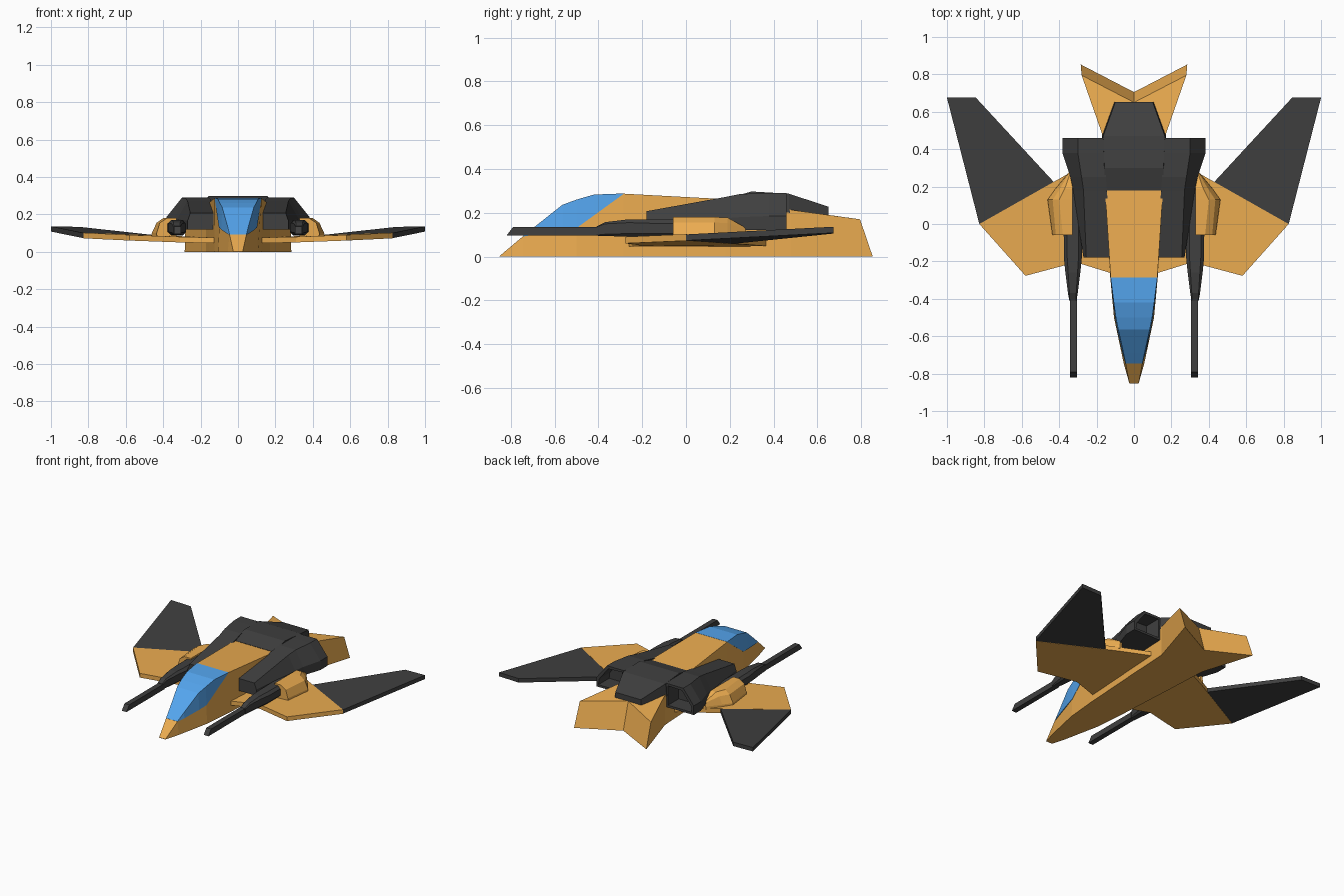
import bpy, bmesh

if "Cube" in bpy.data.objects:
    bpy.data.objects.remove(bpy.data.objects["Cube"])

def material(name, rgb):
    m = bpy.data.materials.new(name)
    m.diffuse_color = (*rgb, 1)
    m.use_nodes = True
    m.node_tree.nodes["Principled BSDF"].inputs["Base Color"].default_value = m.diffuse_color
    return m

ORANGE = material("orange_paint", (0.83, 0.41, 0.08))
DARK = material("dark_metal", (0.05, 0.05, 0.05))
BLUE = material("blue_glass", (0.09, 0.38, 0.86))

def loft(name, rings, mat, mirror=False, recess=None):
    """Skin a list of equal-length point rings, cap both ends; optionally hollow the last cap."""
    bm = bmesh.new()
    vs = [[bm.verts.new(p) for p in r] for r in rings]
    n = len(rings[0])
    for a, b in zip(vs, vs[1:]):
        for i in range(n):
            j = (i + 1) % n
            bm.faces.new((a[i], a[j], b[j], b[i]))
    bm.faces.new(vs[0])
    end = bm.faces.new(vs[-1])
    bmesh.ops.recalc_face_normals(bm, faces=bm.faces)
    if recess:
        rim, depth = recess
        bmesh.ops.inset_region(bm, faces=[end], thickness=rim)
        hole = bmesh.ops.extrude_face_region(bm, geom=[end])
        verts = [v for v in hole["geom"] if isinstance(v, bmesh.types.BMVert)]
        bmesh.ops.translate(bm, verts=verts, vec=(0, -depth, 0))
        if end.is_valid:
            bmesh.ops.delete(bm, geom=[end], context='FACES_ONLY')
    bmesh.ops.remove_doubles(bm, verts=bm.verts, dist=0.0005)
    bmesh.ops.recalc_face_normals(bm, faces=bm.faces)
    me = bpy.data.meshes.new(name)
    bm.to_mesh(me)
    bm.free()
    me.materials.append(mat)
    ob = bpy.data.objects.new(name, me)
    bpy.context.collection.objects.link(ob)
    if mirror:
        ob.modifiers.new("mirror", 'MIRROR').use_mirror_merge = False
    return ob

def trapezoid(y, xb, zb, xt, zt):
    """Symmetric four-sided section across the centre line."""
    return [(-xb, y, zb), (xb, y, zb), (xt, y, zt), (-xt, y, zt)]

def box_section(y, cx, hw, z0, z1, c):
    """Eight-sided section: a rectangle with cut corners."""
    return [(cx - hw + c, y, z0), (cx + hw - c, y, z0), (cx + hw, y, z0 + c), (cx + hw, y, z1 - c),
            (cx + hw - c, y, z1), (cx - hw + c, y, z1), (cx - hw, y, z1 - c), (cx - hw, y, z0 + c)]

def plate(name, outline, thick, mat):
    """Mirrored flat panel from (x, y, bottom z) points."""
    return loft(name, [outline, [(x, y, z + thick) for x, y, z in outline]], mat, True)

# Fuselage, flat underneath
loft("fuselage", [trapezoid(y, xb, 0, xt, zt) for y, xb, xt, zt in (
    (-0.852, 0.025, 0.025, 0.002), (-0.745, 0.055, 0.045, 0.092), (-0.5, 0.107, 0.10, 0.13),
    (-0.285, 0.127, 0.125, 0.287), (0.18, 0.155, 0.155, 0.262), (0.48, 0.17, 0.17, 0.213))], ORANGE)

# Canopy
loft("canopy", [trapezoid(y, xb, zb, xt, zt) for y, xb, zb, xt, zt in (
    (-0.745, 0.046, 0.091, 0.045, 0.093), (-0.69, 0.062, 0.10, 0.056, 0.137),
    (-0.565, 0.09, 0.119, 0.084, 0.236), (-0.5, 0.102, 0.13, 0.097, 0.26),
    (-0.42, 0.111, 0.188, 0.108, 0.283), (-0.285, 0.125, 0.286, 0.125, 0.288))], BLUE)

# Forked tail
loft("tail_fork", [
    [(0, 0.46, 0), (0.17, 0.48, 0), (0.285, 0.853, 0), (0, 0.705, 0)],
    [(0, 0.46, 0.213), (0.17, 0.48, 0.213), (0.28, 0.795, 0.17), (0, 0.65, 0.19)]], ORANGE, True)

# Dark cover along the spine
loft("spine_cover", [trapezoid(y, xb, zb, xt, zt) for y, xb, zb, xt, zt in (
    (0.18, 0.157, 0.22, 0.156, 0.264), (0.30, 0.163, 0.21, 0.158, 0.297),
    (0.47, 0.172, 0.20, 0.165, 0.287), (0.652, 0.105, 0.185, 0.10, 0.227))], DARK)

# Engine nacelles with hollow nozzles
loft("engine_nacelle", [
    [(xi, y, 0.12), (xo, y, 0.12), (xo, y, zm), (xt, y, zt), (xi, y, zt)]
    for y, xi, xo, zm, xt, zt in (
        (-0.18, 0.12, 0.27, 0.165, 0.255, 0.207), (0.18, 0.145, 0.325, 0.175, 0.27, 0.272),
        (0.25, 0.15, 0.34, 0.18, 0.28, 0.286), (0.38, 0.16, 0.383, 0.185, 0.30, 0.289),
        (0.46, 0.165, 0.383, 0.185, 0.30, 0.289))], DARK, True, recess=(0.022, 0.12))

# Gun pods and barrels
loft("gun_pod", [box_section(y, 0.327, hw, z0, z1, c) for y, hw, z0, z1, c in (
    (-0.41, 0.019, 0.095, 0.137, 0.003), (-0.37, 0.026, 0.094, 0.157, 0.008),
    (-0.26, 0.04, 0.09, 0.17, 0.015), (-0.18, 0.048, 0.088, 0.17, 0.018),
    (0.20, 0.05, 0.088, 0.168, 0.018))], DARK, True)
barrel = [(0.304, 0.095), (0.341, 0.095), (0.341, 0.135), (0.304, 0.135)]
loft("gun_barrel", [[(x, -0.82 + (z - 0.095) * 0.75, z) for x, z in barrel],
                    [(x, -0.39, z) for x, z in barrel]], DARK, True)

# Shroud outboard of each gun pod
loft("side_shroud", [
    [(0.33, y, 0.075), (xo, y, 0.075), (xo - 0.002, y, 0.10), (xm, y, zm), (xt, y, zt), (0.33, y, zt)]
    for y, xo, xm, zm, xt, zt in (
        (-0.06, 0.437, 0.418, 0.155, 0.38, 0.18), (0.13, 0.463, 0.435, 0.155, 0.40, 0.18),
        (0.19, 0.42, 0.395, 0.153, 0.37, 0.178), (0.275, 0.35, 0.345, 0.125, 0.34, 0.13))], ORANGE, True)

# Wings: orange inner panel and dark swept tip
plate("inner_wing", [(0.10, -0.27, 0.045), (0.31, -0.205, 0.05), (0.58, -0.277, 0.06),
                     (0.827, 0.0, 0.072), (0.35, 0.27, 0.055), (0.10, 0.40, 0.045)], 0.03, ORANGE)
plate("wing_tip", [(0.827, 0.0, 0.073), (1.0, 0.675, 0.108), (0.845, 0.675, 0.105),
                   (0.42, 0.215, 0.058)], 0.028, DARK)
